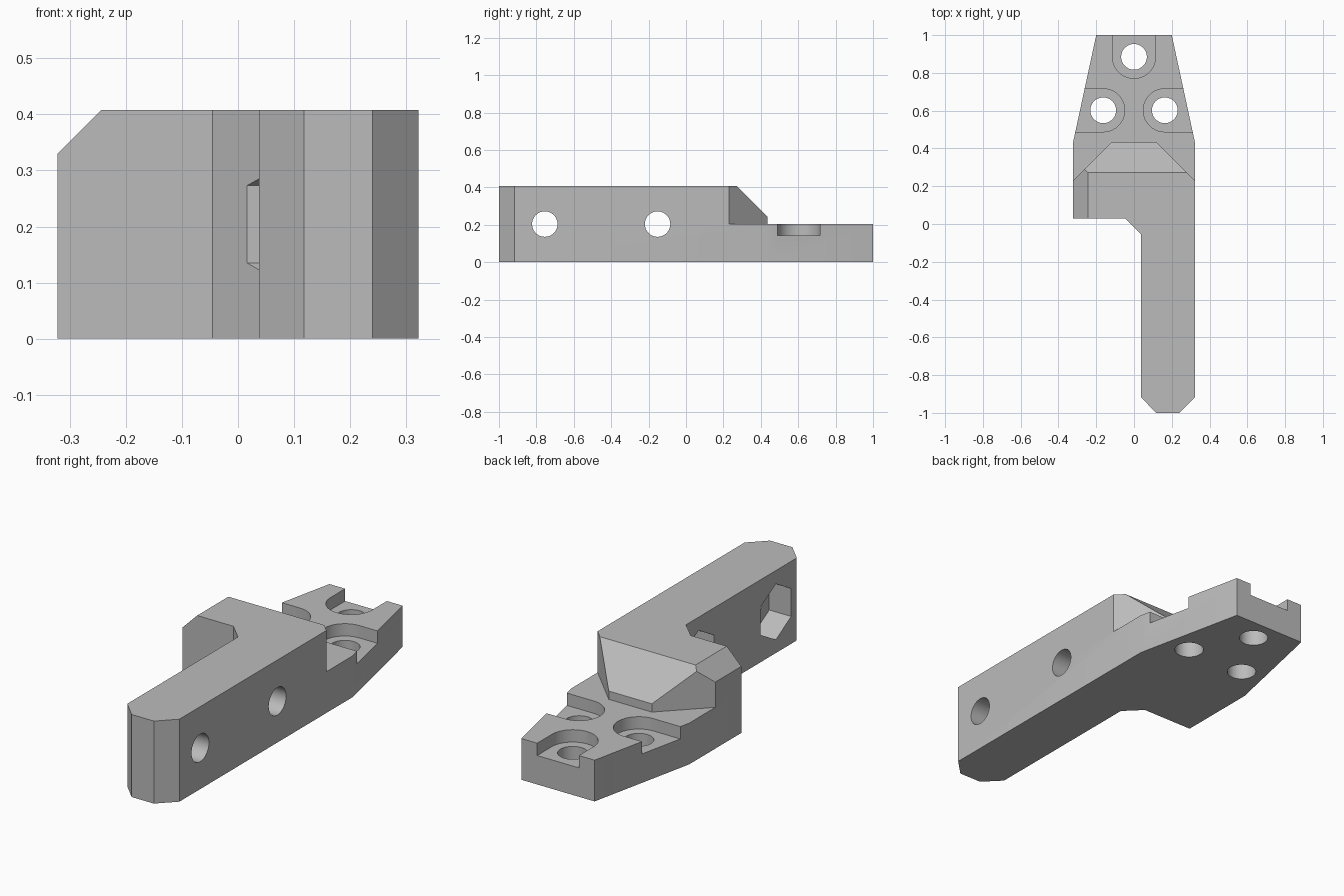
import bpy, bmesh
from math import cos, sin, pi, radians

cube = bpy.data.objects.get("Cube")
if cube:
    bpy.data.objects.remove(cube, do_unlink=True)

grey = bpy.data.materials.new("plain grey")
grey.use_nodes = True
COLOUR = (0.5, 0.5, 0.5, 1)
grey.diffuse_color = COLOUR
grey.node_tree.nodes["Principled BSDF"].inputs["Base Color"].default_value = COLOUR

HEIGHT, PLATE, HALF = 0.408, 0.204, 0.322
BORE, SEAT = 0.068, 0.114


def prism(name, points, axis, low, high):
    """Extrude a 2D outline along one axis."""
    place = {"x": lambda a, b, h: (h, a, b),
             "y": lambda a, b, h: (a, h, b),
             "z": lambda a, b, h: (a, b, h)}[axis]
    bm = bmesh.new()
    rings = [[bm.verts.new(place(a, b, h)) for a, b in points] for h in (low, high)]
    for ring in rings:
        bm.faces.new(ring)
    n = len(points)
    for i in range(n):
        j = (i + 1) % n
        bm.faces.new((rings[0][i], rings[0][j], rings[1][j], rings[1][i]))
    bmesh.ops.recalc_face_normals(bm, faces=bm.faces)
    mesh = bpy.data.meshes.new(name)
    bm.to_mesh(mesh)
    bm.free()
    mesh.materials.append(grey)
    obj = bpy.data.objects.new(name, mesh)
    bpy.context.collection.objects.link(obj)
    return obj


def arc(ca, cb, radius, start=0, sweep=2 * pi, steps=48, closed=True):
    count = steps if closed else steps + 1
    return [(ca + radius * cos(start + sweep * i / steps),
             cb + radius * sin(start + sweep * i / steps)) for i in range(count)]


# Bracket body: arm, foot and tapered plate in one outline
outline = [(-0.2, 1), (0.2, 1), (HALF, 0.435), (HALF, -0.918), (0.24, -1), (0.118, -1),
           (0.037, -0.918), (0.037, -0.053), (-0.045, 0.028), (-HALF, 0.028), (-HALF, 0.435)]
bracket = prism("bracket", outline, "z", 0, HEIGHT)
cutters = []


def cut(name, points, axis, low, high):
    cutters.append(prism(name, points, axis, low, high))


# Step down to the plate, sloped back and bevelled foot edge
cut("step_cutter", [(0.5, 1.2), (-0.5, 1.2), (-0.5, 0.053), (-0.118, 0.435),
                    (0.118, 0.435), (0.5, 0.053)], "z", PLATE, 0.6)
cut("slope_cutter", [(0.172, 0.508), (0.46, 0.22), (0.46, 0.508)], "x", -0.5, 0.5)
cut("bevel_cutter", [(-0.4, 0.251), (-0.2, 0.451), (-0.4, 0.451)], "y", -0.2, 0.6)

# Cross bores through the arm with hexagonal nut pockets
for y in (-0.755, -0.152):
    cut("arm_bore_cutter", arc(y, PLATE, BORE), "x", -0.05, 0.5)
    cut("nut_pocket_cutter", arc(y, PLATE, 0.138, pi / 2, steps=6), "x", -0.1, 0.157)

# Plate bores with screw seats open towards the plate edge
for x, y, facing in ((0, 0.885, pi / 2), (-0.163, 0.602, pi), (0.163, 0.602, 0)):
    cut("plate_bore_cutter", arc(x, y, BORE), "z", -0.1, 0.3)
    seat = arc(x, y, SEAT, facing + pi / 2, pi, 32, closed=False)
    reach = 0.3
    dx, dy = reach * cos(facing), reach * sin(facing)
    seat += [(seat[-1][0] + dx, seat[-1][1] + dy), (seat[0][0] + dx, seat[0][1] + dy)]
    cut("screw_seat_cutter", seat, "z", 0.143, 0.3)

bpy.ops.object.select_all(action="DESELECT")
bpy.context.view_layer.objects.active = bracket
bracket.select_set(True)
for cutter in cutters:
    cutter.hide_render = True
    mod = bracket.modifiers.new("cut", "BOOLEAN")
    mod.operation = "DIFFERENCE"
    mod.solver = "EXACT"
    mod.object = cutter
    bpy.ops.object.modifier_apply(modifier=mod.name)
    bpy.data.objects.remove(cutter, do_unlink=True)

bpy.ops.object.shade_smooth_by_angle(angle=radians(20))
